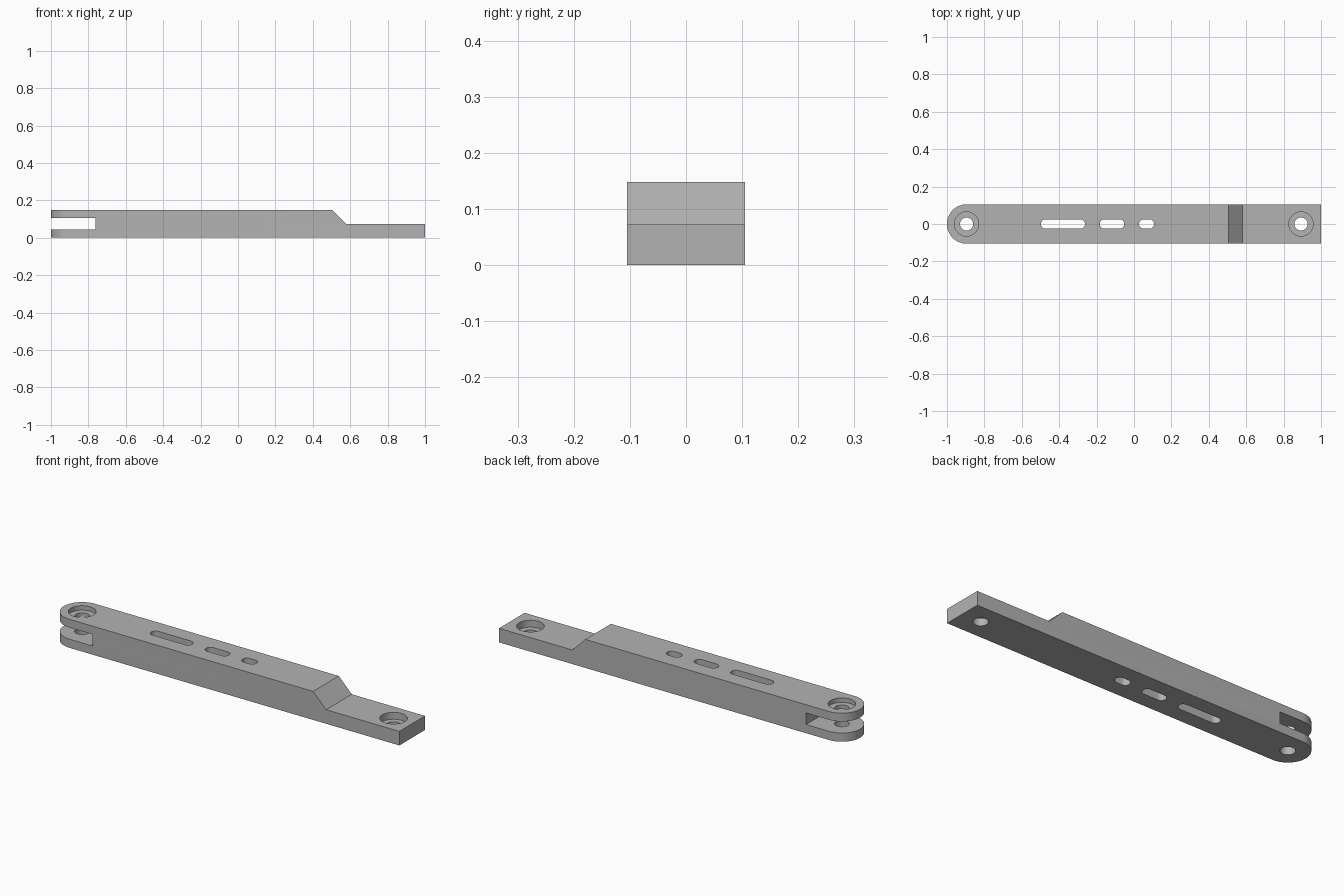
import bpy, bmesh, math
from mathutils import Vector

cube = bpy.data.objects.get("Cube")
if cube:
    bpy.data.objects.remove(cube, do_unlink=True)

HEIGHT, HALF = 0.148, 0.105
STEP = 0.073
PIN_L, PIN_R = -0.895, 0.893

steel = bpy.data.materials.new("grey metal")
steel.use_nodes = True
grey = (0.45, 0.45, 0.45, 1)
steel.diffuse_color = grey
steel.node_tree.nodes["Principled BSDF"].inputs["Base Color"].default_value = grey


def prism(name, outline, direction):
    """Extrude a closed planar outline along a direction."""
    bm = bmesh.new()
    face = bm.faces.new([bm.verts.new(p) for p in outline])
    grown = bmesh.ops.extrude_face_region(bm, geom=[face])["geom"]
    verts = [g for g in grown if isinstance(g, bmesh.types.BMVert)]
    bmesh.ops.translate(bm, verts=verts, vec=Vector(direction))
    bmesh.ops.recalc_face_normals(bm, faces=bm.faces)
    mesh = bpy.data.meshes.new(name)
    bm.to_mesh(mesh)
    bm.free()
    mesh.materials.append(steel)
    obj = bpy.data.objects.new(name, mesh)
    bpy.context.collection.objects.link(obj)
    return obj


def arc(cx, r, start, steps, z):
    """Half circle around (cx, 0)."""
    angles = [start + math.pi * i / steps for i in range(steps + 1)]
    return [(cx + r * math.cos(a), r * math.sin(a), z) for a in angles]


def slot(name, x0, x1, r, z0, z1):
    """Vertical round-ended prism; a cylinder when x0 equals x1."""
    left = arc(x0, r, math.pi / 2, 24, z0)
    right = arc(x1, r, -math.pi / 2, 24, z0)
    if x0 == x1:
        left, right = left[:-1], right[:-1]
    return prism(name, left + right, (0, 0, z1 - z0))


def side_prism(name, profile):
    """Profile in x and z, cut across the full width."""
    return prism(name, [(x, -0.2, z) for x, z in profile], (0, 0.4, 0))


# Bar with one rounded end
outline = arc(PIN_L, HALF, math.pi / 2, 48, 0) + [(1, -HALF, 0), (1, HALF, 0)]
bar = prism("link_bar", outline, (0, 0, HEIGHT))

# Lowered tongue with its ramp, and the fork gap
cutters = [
    side_prism("tongue_cutter", [(0.505, HEIGHT), (0.58, STEP), (1.1, STEP),
                                 (1.1, 0.3), (0.505, 0.3)]),
    side_prism("fork_cutter", [(-1.1, 0.045), (-0.763, 0.045),
                               (-0.763, 0.105), (-1.1, 0.105)]),
]

# Pin holes with counterbores
for side, x, floor in (("fork", PIN_L, 0.125), ("tongue", PIN_R, 0.037)):
    cutters.append(slot(side + "_hole_cutter", x, x, 0.035, -0.1, 0.3))
    cutters.append(slot(side + "_counterbore_cutter", x, x, 0.065, floor, 0.3))

# Long, medium and short slots
R = 0.025
for name, x0, x1 in (("long", -0.498, -0.262), ("medium", -0.183, -0.052),
                     ("short", 0.027, 0.107)):
    cutters.append(slot(name + "_slot_cutter", x0 + R, x1 - R, R, -0.1, 0.3))

# Cut everything out of the bar
for cutter in cutters:
    cutter.hide_render = True
    mod = bar.modifiers.new(cutter.name, "BOOLEAN")
    mod.operation = "DIFFERENCE"
    mod.solver = "EXACT"
    mod.object = cutter
bpy.context.view_layer.objects.active = bar
bar.select_set(True)
for mod in list(bar.modifiers):
    bpy.ops.object.modifier_apply(modifier=mod.name)
for cutter in cutters:
    bpy.data.objects.remove(cutter, do_unlink=True)

bpy.ops.object.shade_smooth_by_angle(angle=math.radians(30))
